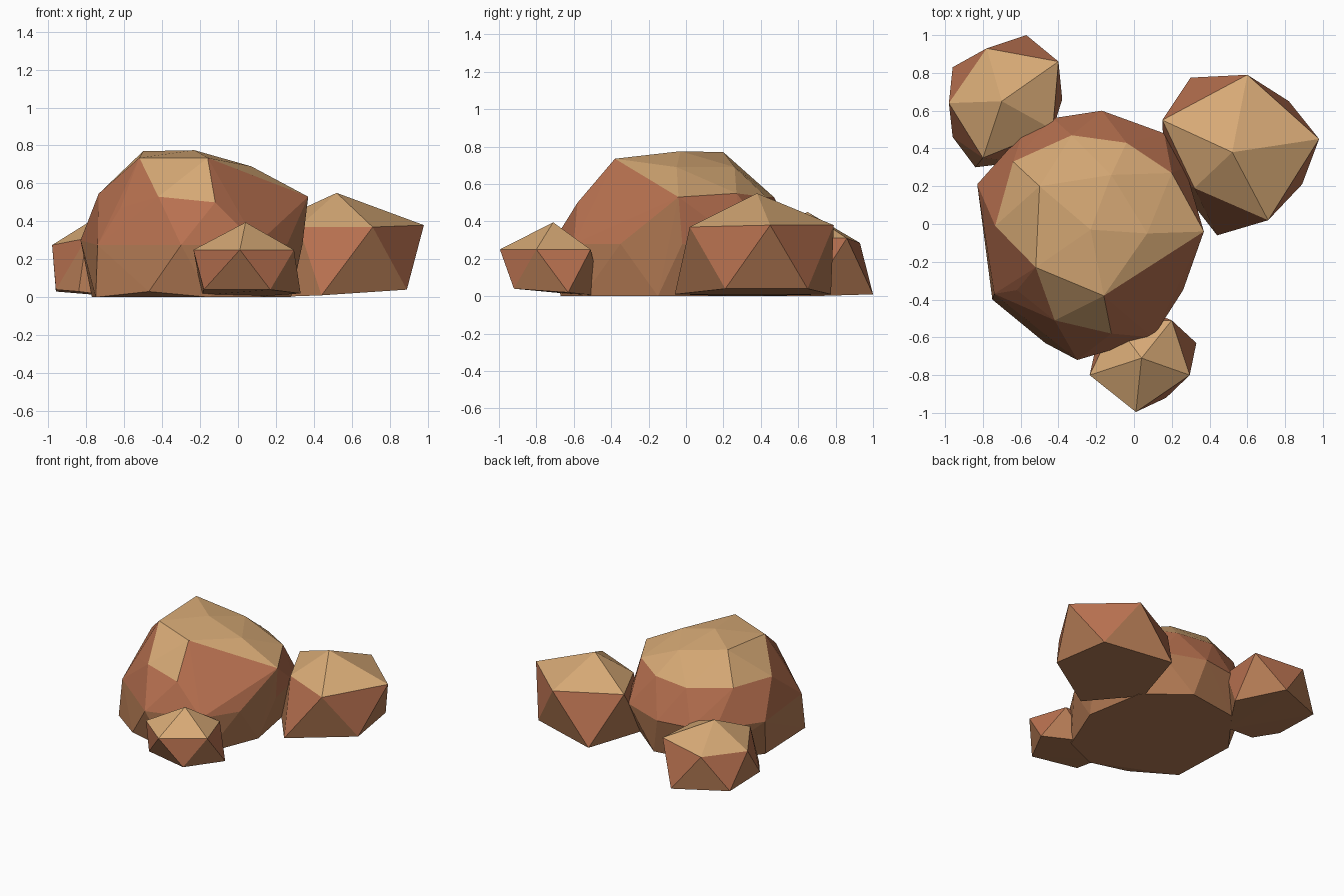
import bpy, bmesh


def material(name, color):
    m = bpy.data.materials.new(name)
    m.diffuse_color = (*color, 1)
    return m


MATS = [material("brown_stone", (.46, .20, .09)),
        material("red_stone", (.48, .165, .08)),
        material("tan_stone", (.68, .40, .18))]


def boulder(name, *rings):
    """Faceted rock: convex skin stretched over rings of corner points."""
    bm = bmesh.new()
    for ring in rings:
        for p in ring:
            bm.verts.new(p)
    hull = bmesh.ops.convex_hull(bm, input=bm.verts[:])
    loose = [v for v in bm.verts if not v.link_faces]
    bmesh.ops.delete(bm, geom=loose, context='VERTS')
    bmesh.ops.recalc_face_normals(bm, faces=bm.faces[:])
    bm.normal_update()
    height = max(v.co.z for v in bm.verts)
    # pale tops, reddish shoulders, brown feet
    for f in bm.faces:
        h = f.calc_center_median().z / height
        f.material_index = 2 if f.normal.z > .6 else 1 if h > .4 else 0
    me = bpy.data.meshes.new(name)
    for m in MATS:
        me.materials.append(m)
    bm.to_mesh(me)
    bm.free()
    ob = bpy.data.objects.new(name, me)
    bpy.context.collection.objects.link(ob)
    return ob


# large central rock: crown, shoulder, waist and foot rings
boulder("large_rock",
        [(-.16, -.38, .735), (-.52, -.23, .735), (-.23, -.03, .775),
         (.07, -.05, .69), (-.50, .20, .77), (-.12, .26, .69)],
        [(.37, -.04, .53), (.20, .27, .55), (.12, -.30, .53),
         (-.12, -.58, .50), (-.42, -.51, .53), (-.62, -.35, .47),
         (-.735, -.01, .545), (-.64, .33, .56), (-.33, .47, .53),
         (-.04, .43, .53)],
        [(-.30, -.72, .275), (-.74, -.37, .275), (-.83, .21, .30),
         (-.59, .48, .28), (-.43, .56, .28), (-.17, .60, .28),
         (.16, .48, .28), (.27, .30, .28), (.34, -.02, .28),
         (.26, -.35, .28), (.10, -.60, .28)],
        [(-.75, -.40, 0), (-.47, -.63, .03), (-.15, -.67, 0),
         (.12, -.55, 0), (.28, -.15, 0), (.20, .30, 0),
         (-.10, .54, 0), (-.50, .48, 0), (-.77, .12, 0)])

# right rock
boulder("right_rock", [(.52, .38, .55)],
        [(.60, .79, .38), (.98, .45, .38), (.71, .02, .37),
         (.32, .19, .37), (.15, .55, .38)],
        [(.30, .775, .01), (.82, .65, .04), (.89, .21, .04),
         (.44, -.06, .01), (.16, .30, 0)])

# small front rock
boulder("front_rock", [(.04, -.71, .395)],
        [(.01, -.995, .25), (.295, -.80, .25), (.20, -.51, .25),
         (-.10, -.52, .25), (-.235, -.80, .25)],
        [(-.18, -.84, .04), (.17, -.92, .04), (.33, -.63, .02),
         (.05, -.45, 0), (-.19, -.60, .01)])

# back left rock
boulder("back_left_rock", [(-.70, .65, .45)],
        [(-.98, .64, .275), (-.78, .93, .285), (-.40, .86, .31),
         (-.43, .50, .31), (-.80, .35, .31)],
        [(-.96, .83, .03), (-.57, 1.0, .01), (-.38, .66, 0),
         (-.60, .33, 0), (-.84, .30, .03), (-.96, .46, .04)])
